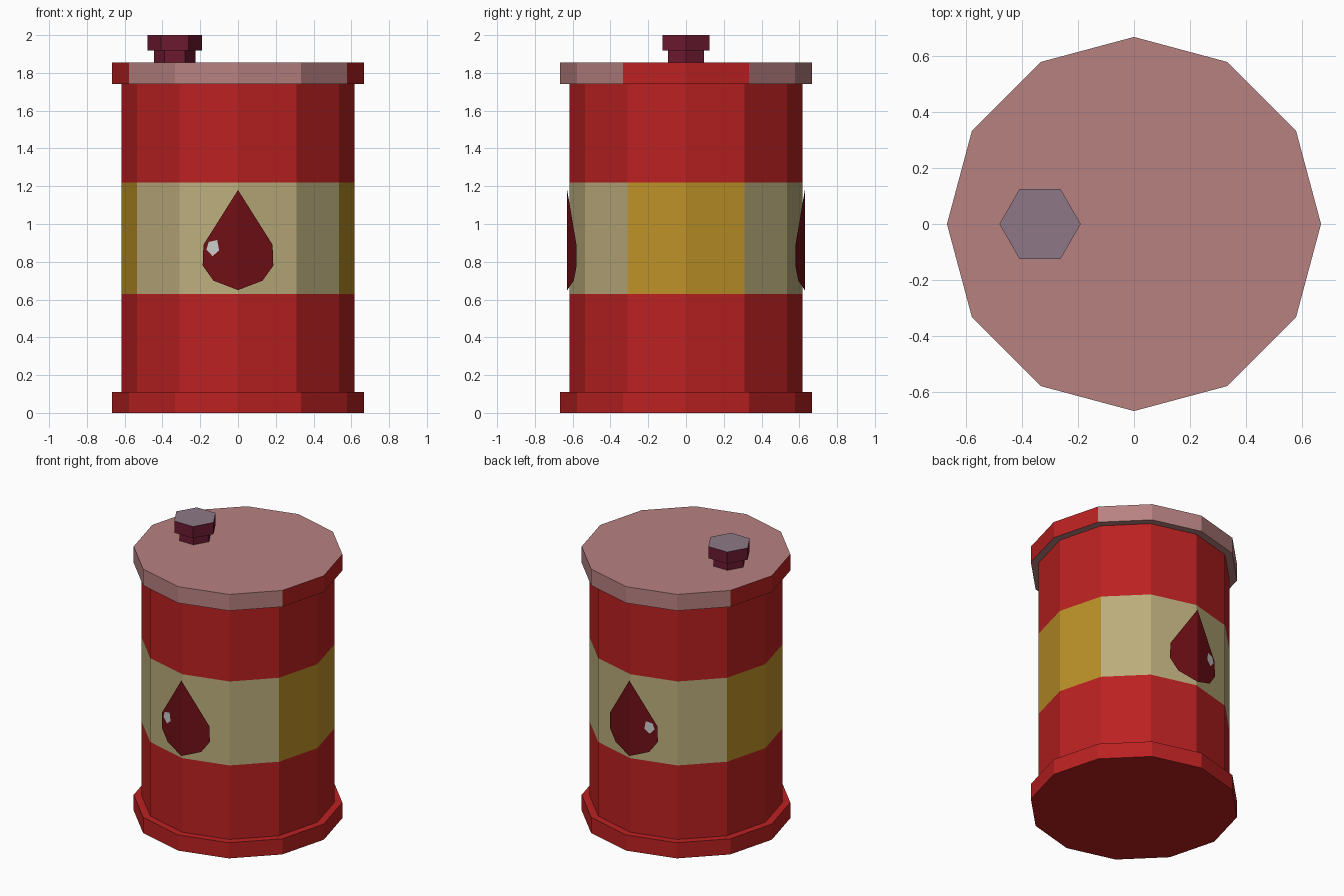
import bpy
from math import cos, sin, pi, tan, radians

if "Cube" in bpy.data.objects:
    bpy.data.objects.remove(bpy.data.objects["Cube"])

R = 0.617          # drum radius
RIM = 0.667        # rim radius


def mat(name, r, g, b):
    m = bpy.data.materials.new(name)
    m.diffuse_color = (r, g, b, 1)
    m.use_nodes = True
    m.node_tree.nodes["Principled BSDF"].inputs["Base Color"].default_value = m.diffuse_color
    return m


RED = mat("red", 0.50, 0.015, 0.015)
CREAM = mat("cream", 0.50, 0.42, 0.20)
AMBER = mat("amber", 0.50, 0.28, 0.02)
PINK = mat("faded_pink", 0.48, 0.22, 0.22)
MAROON = mat("maroon", 0.15, 0.01, 0.03)
MAUVE = mat("mauve", 0.27, 0.19, 0.24)
DROP = mat("drop_red", 0.16, 0.005, 0.008)
WHITE = mat("white", 0.65, 0.65, 0.65)


def make(name, verts, faces, mats, pick=None):
    me = bpy.data.meshes.new(name)
    me.from_pydata(verts, [], faces)
    for m in mats:
        me.materials.append(m)
    if pick:
        for p in me.polygons:
            p.material_index = pick(p)
    me.update()
    ob = bpy.data.objects.new(name, me)
    bpy.context.collection.objects.link(ob)
    return ob


def lathe(name, profile, n, mats, pick=None, cx=0, bottom=False, top=False):
    """Spin a bottom-to-top (radius, z) profile into n flat sides."""
    verts = [(cx + r * cos(2 * pi * j / n), r * sin(2 * pi * j / n), z)
             for r, z in profile for j in range(n)]
    faces = [(i * n + j, i * n + (j + 1) % n,
              (i + 1) * n + (j + 1) % n, (i + 1) * n + j)
             for i in range(len(profile) - 1) for j in range(n)]
    if bottom:
        faces.append(tuple(reversed(range(n))))
    if top:
        k = (len(profile) - 1) * n
        faces.append(tuple(range(k, k + n)))
    return make(name, verts, faces, mats, pick)


def sideways(p):
    return abs(p.normal.x) > 0.9


# Bottom rim
lathe("base_rim", [(RIM, 0), (RIM, 0.11), (R, 0.11)], 12, [RED], bottom=True)

# Drum wall with a label band, amber on the left and right sides
def drum_colour(p):
    if not 0.63 < p.center.z < 1.22:
        return 0
    return 2 if sideways(p) else 1

lathe("drum_wall", [(R, 0.11), (R, 0.63), (R, 1.22), (R, 1.74)], 12,
      [RED, CREAM, AMBER], drum_colour)

# Lid with overhanging rim
lathe("lid", [(R, 1.74), (RIM, 1.74), (RIM, 1.855)], 12, [PINK, RED],
      lambda p: int(sideways(p)), top=True)

# Hexagonal filler cap
lathe("filler_cap", [(0.11, 1.855), (0.11, 1.918), (0.145, 1.918), (0.145, 2.0)],
      6, [MAROON, MAUVE], lambda p: int(p.normal.z > 0.9), cx=-0.335, top=True)


# Decals folded over the front corner of the drum, mirrored to the back
def decal(name, pts, faces, offset, m):
    verts = [(x, -(R + offset - tan(radians(15)) * abs(x)), z) for x, z in pts]
    mod = make(name, verts, faces, [m]).modifiers.new("mirror", 'MIRROR')
    mod.use_axis = (False, True, False)
    mod.use_mirror_merge = False


half = [(0.13, 0.70), (0.187, 0.78), (0.183, 0.89)]
outline = [(0, 0.65)] + half + [(0, 1.18)] + [(-x, z) for x, z in reversed(half)]
decal("drop_emblem", outline, [(0, 1, 2, 3, 4), (0, 4, 5, 6, 7)], 0.012, DROP)
decal("drop_highlight",
      [(-0.135, 0.83), (-0.10, 0.86), (-0.11, 0.915), (-0.155, 0.905), (-0.167, 0.865)],
      [(0, 1, 2, 3, 4)], 0.016, WHITE)
